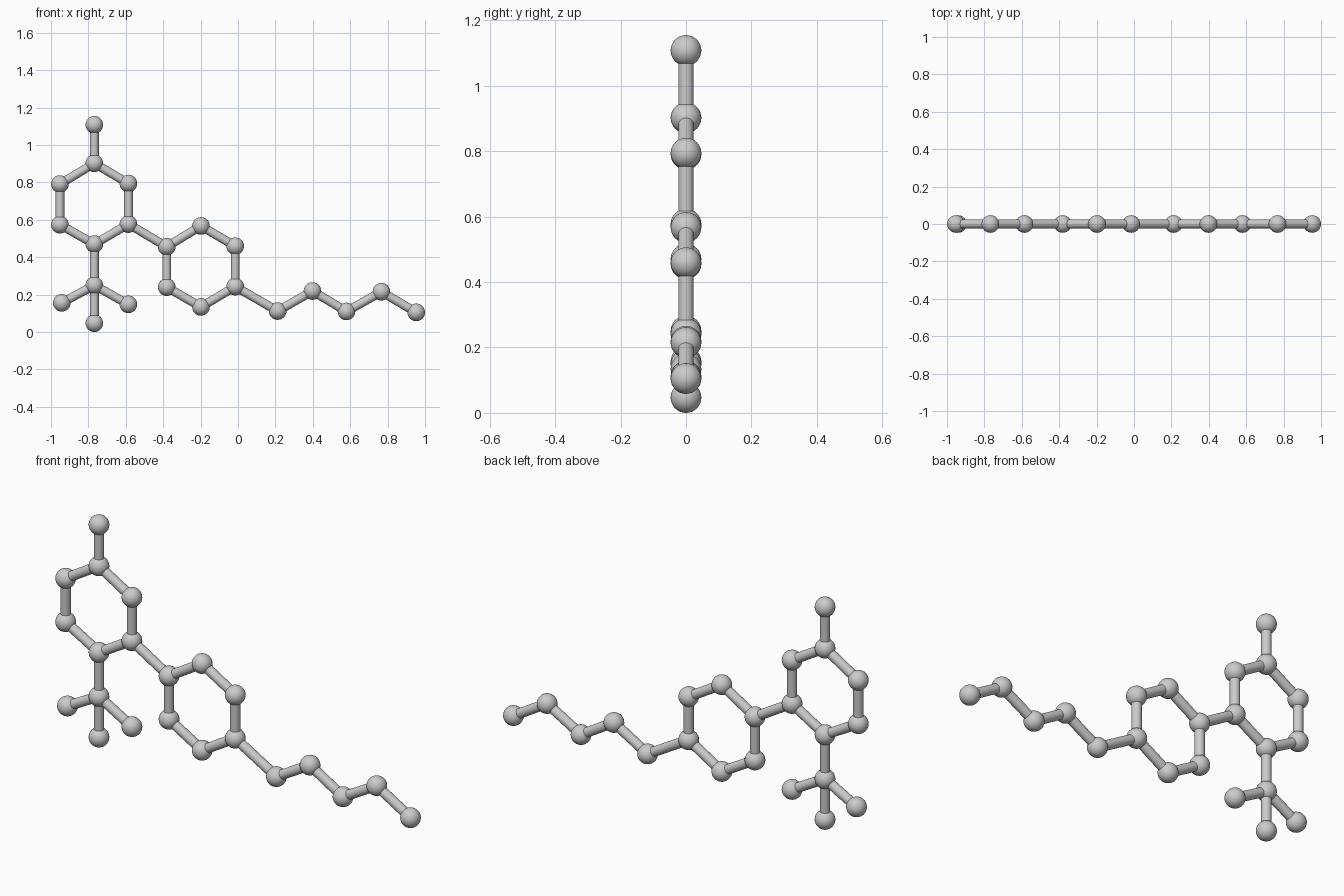
import bpy
from mathutils import Vector

cube = bpy.data.objects.get("Cube")
if cube:
    bpy.data.objects.remove(cube, do_unlink=True)

BALL_RADIUS = 0.047
ROD_RADIUS = 0.0235

grey = bpy.data.materials.new("light_grey")
grey.use_nodes = True
grey.diffuse_color = (0.6, 0.6, 0.6, 1)
bsdf = next(n for n in grey.node_tree.nodes if n.type == 'BSDF_PRINCIPLED')
bsdf.inputs["Base Color"].default_value = grey.diffuse_color


def finish(name):
    ob = bpy.context.object
    ob.name = name
    ob.data.materials.append(grey)
    bpy.ops.object.shade_smooth_by_angle()


def ball(name, p):
    bpy.ops.mesh.primitive_uv_sphere_add(segments=32, ring_count=16, radius=BALL_RADIUS,
                                         location=(p[0], 0, p[1]))
    finish(name + "_ball")


def rod(name, p, q):
    a, b = Vector((p[0], 0, p[1])), Vector((q[0], 0, q[1]))
    bpy.ops.mesh.primitive_cylinder_add(vertices=24, radius=ROD_RADIUS, depth=(b - a).length,
                                        location=(a + b) / 2)
    bpy.context.object.rotation_euler = (b - a).to_track_quat('Z', 'Y').to_euler()
    finish(name + "_rod")


def strand(name, points, closed=False, start=None):
    """Balls at the points, joined in order by rods, optionally from a start ball."""
    for p in points:
        ball(name, p)
    path = ([start] if start else []) + points + ([points[0]] if closed else [])
    for p, q in zip(path, path[1:]):
        rod(name, p, q)


# Two hexagonal rings, listed clockwise from the top
upper = [(-0.768, 0.902), (-0.586, 0.794), (-0.586, 0.577),
         (-0.768, 0.47), (-0.952, 0.574), (-0.952, 0.791)]
lower = [(-0.198, 0.567), (-0.015, 0.459), (-0.015, 0.243),
         (-0.198, 0.134), (-0.381, 0.24), (-0.381, 0.456)]
strand("upper_ring", upper, closed=True)
strand("lower_ring", lower, closed=True)
rod("ring_link", upper[2], lower[5])

# Single ball on top
strand("top_branch", [(-0.768, 1.108)], start=upper[0])

# Three-armed branch below the upper ring
hub = (-0.768, 0.25)
strand("branch_hub", [hub], start=upper[3])
for side, end in (("right", (-0.942, 0.156)), ("left", (-0.586, 0.148)), ("bottom", (-0.768, 0.047))):
    strand(side + "_arm", [end], start=hub)

# Zigzag tail
strand("tail", [(0.212, 0.112), (0.398, 0.219), (0.58, 0.11), (0.767, 0.215), (0.953, 0.105)],
       start=lower[2])
